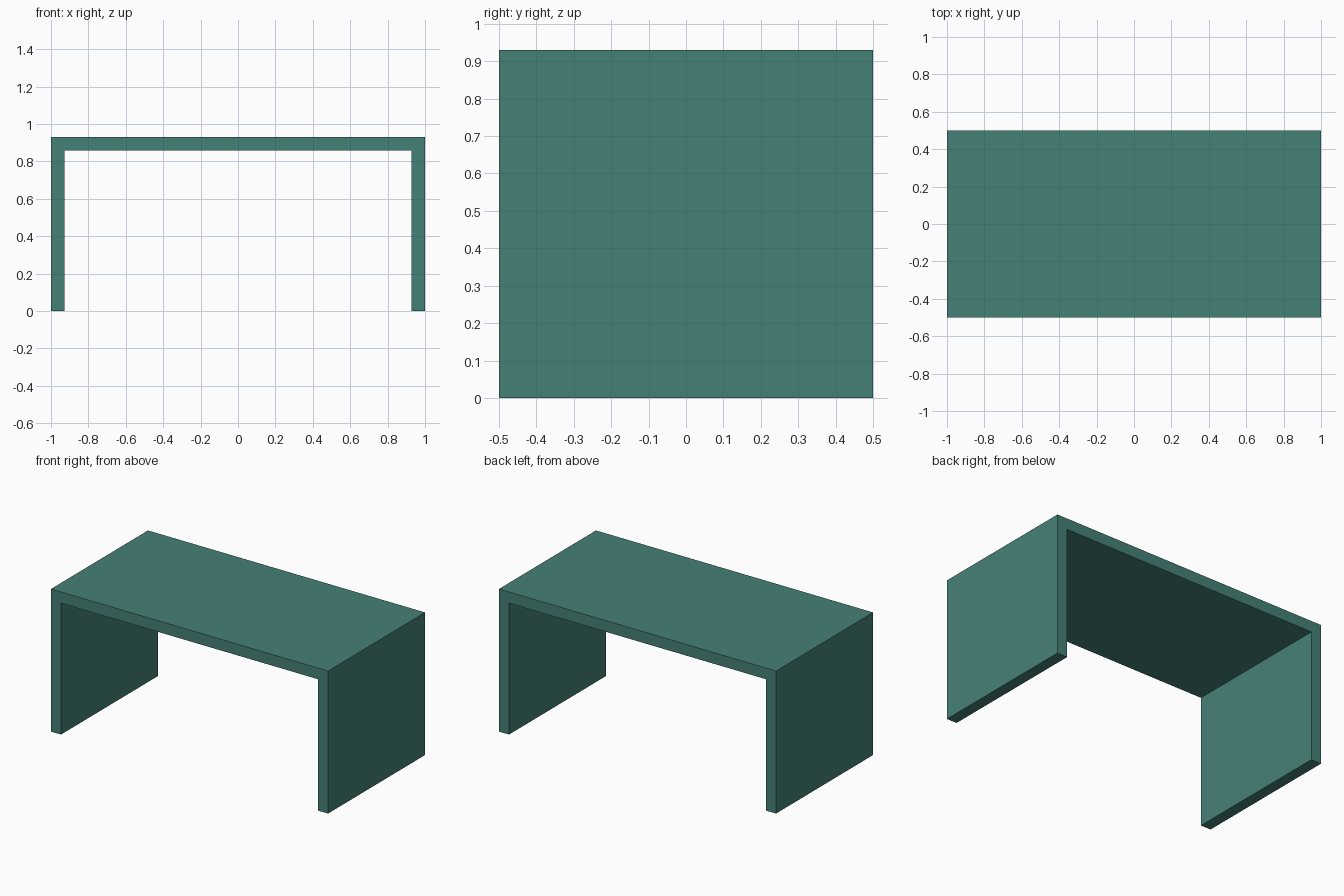
import bpy
import bmesh
from mathutils import Vector

if "Cube" in bpy.data.objects:
    bpy.data.objects.remove(bpy.data.objects["Cube"])

WIDTH, DEPTH, HEIGHT = 2.0, 1.0, 0.93
THICK = 0.073

# Right half of the upside-down U profile (x, z), mirrored for the left
half = [(WIDTH / 2 - THICK, HEIGHT - THICK), (WIDTH / 2 - THICK, 0),
        (WIDTH / 2, 0), (WIDTH / 2, HEIGHT)]
profile = half + [(-x, z) for x, z in reversed(half)]

# Extrude the profile from front to back
bm = bmesh.new()
face = bm.faces.new([bm.verts.new((x, -DEPTH / 2, z)) for x, z in profile])
ext = bmesh.ops.extrude_face_region(bm, geom=[face], use_keep_orig=True)
verts = [g for g in ext["geom"] if isinstance(g, bmesh.types.BMVert)]
bmesh.ops.translate(bm, verts=verts, vec=Vector((0, DEPTH, 0)))
bmesh.ops.recalc_face_normals(bm, faces=bm.faces[:])

mesh = bpy.data.meshes.new("table")
bm.to_mesh(mesh)
bm.free()
table = bpy.data.objects.new("table", mesh)
bpy.context.collection.objects.link(table)

# Teal finish
mat = bpy.data.materials.new("teal")
mat.diffuse_color = (0.06, 0.22, 0.18, 1)
mat.use_nodes = True
mat.node_tree.nodes["Principled BSDF"].inputs["Base Color"].default_value = mat.diffuse_color
mesh.materials.append(mat)
